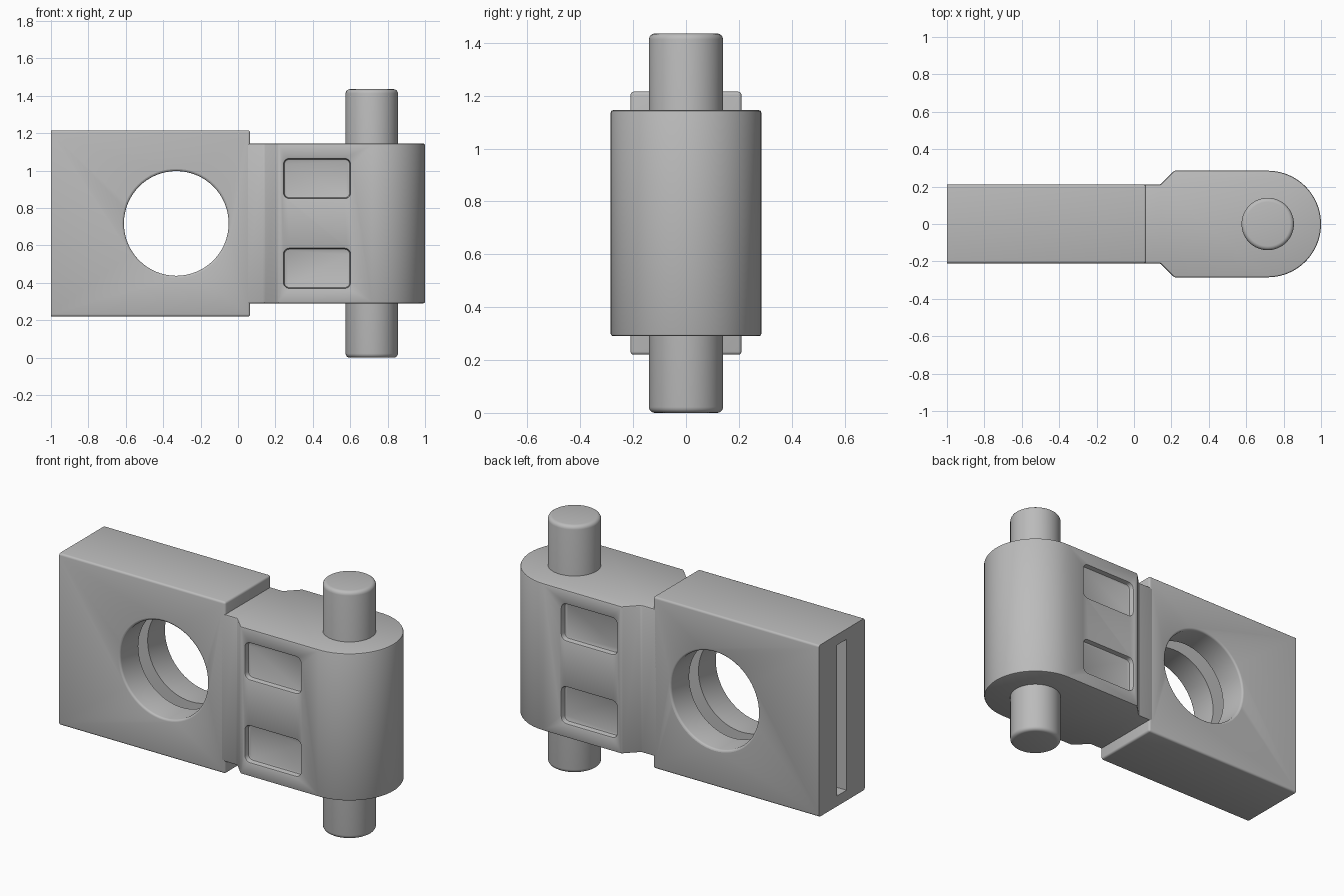
import bpy, bmesh
from math import pi, sin, cos, radians
from mathutils import Matrix, Vector

if "Cube" in bpy.data.objects:
    bpy.data.objects.remove(bpy.data.objects["Cube"], do_unlink=True)

grey = bpy.data.materials.new("plain_grey")
grey.use_nodes = True
colour = (0.5, 0.5, 0.5, 1)
grey.diffuse_color = colour
grey.node_tree.nodes["Principled BSDF"].inputs["Base Color"].default_value = colour

MID = 0.7175      # middle height
PIN_X = 0.715     # pin and knuckle axis
HALF = 0.21       # half thickness of the plate
SOFT = 0.012      # edge rounding


def make(name, bm):
    bmesh.ops.recalc_face_normals(bm, faces=bm.faces)
    mesh = bpy.data.meshes.new(name)
    bm.to_mesh(mesh)
    bm.free()
    mesh.materials.append(grey)
    ob = bpy.data.objects.new(name, mesh)
    bpy.context.collection.objects.link(ob)
    return ob


def box(lo, hi):
    bm = bmesh.new()
    lo, hi = Vector(lo), Vector(hi)
    size = Matrix.Diagonal((hi - lo).to_4d())
    bmesh.ops.create_cube(bm, size=1, matrix=Matrix.Translation((lo + hi) / 2) @ size)
    return bm


def soften(bm, edges, width, segments=3):
    bmesh.ops.bevel(bm, geom=edges, offset=width, segments=segments,
                    profile=0.5, affect='EDGES')


def lathe(profile, matrix, steps=64):
    """Revolve (radius, height) points around z, then place the result."""
    bm = bmesh.new()
    rings = [[bm.verts.new((r * cos(2 * pi * i / steps), r * sin(2 * pi * i / steps), h))
              for i in range(steps)] for r, h in profile]
    for a, b in zip(rings, rings[1:]):
        for i in range(steps):
            j = (i + 1) % steps
            bm.faces.new((a[i], a[j], b[j], b[i]))
    bm.faces.new(rings[0])
    bm.faces.new(rings[-1])
    bm.transform(matrix)
    return bm


def cut(ob, cutter):
    mod = ob.modifiers.new("cut", 'BOOLEAN')
    mod.operation = 'DIFFERENCE'
    mod.solver = 'EXACT'
    mod.object = cutter
    cutter.hide_render = True


def finish(ob):
    """Apply the modifiers, drop the cutters and smooth the curved faces."""
    cutters = [m.object for m in ob.modifiers if m.type == 'BOOLEAN']
    bpy.context.view_layer.update()
    mesh = bpy.data.meshes.new_from_object(ob.evaluated_get(bpy.context.evaluated_depsgraph_get()))
    ob.modifiers.clear()
    ob.data = mesh
    for c in cutters:
        bpy.data.objects.remove(c, do_unlink=True)
    bpy.ops.object.select_all(action='DESELECT')
    ob.select_set(True)
    bpy.context.view_layer.objects.active = ob
    bpy.ops.object.shade_smooth_by_angle(angle=radians(32))


# Plate with a round hole and an inner slot open at the end
bm = box((-1, -HALF, 0.22), (0.065, HALF, 1.215))
soften(bm, [e for e in bm.edges if max(v.co.x for v in e.verts) > -0.9], SOFT)
plate = make("plate", bm)
R = 0.28
flare = [(R + SOFT * (1 - sin(a)), HALF - SOFT * (1 - cos(a)))
         for a in (0, pi / 6, pi / 3, pi / 2)]
outer = [(R + SOFT, HALF + 0.1)] + flare
profile = outer + [(r, -h) for r, h in reversed(outer)]
place = Matrix.Translation((-0.33, 0, MID)) @ Matrix.Rotation(pi / 2, 4, 'X')
cut(plate, make("hole_cutter", lathe(profile, place)))
cut(plate, make("slot_cutter", box((-1.1, -0.043, 0.28), (0.02, 0.043, 1.155))))
finish(plate)

# Knuckle: narrow neck, sloped shoulders and a round end
W = 0.285
arc = [(PIN_X + W * cos(a), W * sin(a))
       for a in (-pi / 2 + pi * i / 40 for i in range(41))]
outline = [(0.035, -HALF), (0.14, -HALF), (0.215, -W)] + arc + \
          [(0.215, W), (0.14, HALF), (0.035, HALF)]
bm = bmesh.new()
base = bm.faces.new([bm.verts.new((x, y, 0.29)) for x, y in outline])
top = bmesh.ops.extrude_face_region(bm, geom=[base])["geom"]
bmesh.ops.translate(bm, vec=(0, 0, 0.855), verts=[v for v in top if isinstance(v, bmesh.types.BMVert)])
knuckle = make("knuckle", bm)

# Shallow rounded pockets on both sides
DEPTH = 0.03
for side in (-1, 1):
    for z in (MID - 0.24, MID + 0.24):
        y1, y2 = sorted((side * (W - DEPTH), side * (W + 0.1)))
        bm = box((0.245, y1, z - 0.105), (0.6, y2, z + 0.105))
        soften(bm, [e for e in bm.edges
                    if abs(e.verts[0].co.y - e.verts[1].co.y) > 0.01], 0.03, 5)
        cut(knuckle, make("pocket_cutter", bm))
bevel = knuckle.modifiers.new("soft_edges", 'BEVEL')
bevel.width = 0.009
bevel.segments = 2
bevel.limit_method = 'ANGLE'
bevel.angle_limit = radians(40)
finish(knuckle)

# Pin through the knuckle, with rounded rims
PR, RIM = 0.14, 0.022
rim = [(PR - RIM * (1 - sin(a)), RIM * (1 - cos(a)))
       for a in (0, pi / 8, pi / 4, 3 * pi / 8, pi / 2)]
profile = rim + [(r, 2 * MID - h) for r, h in reversed(rim)]
finish(make("pin", lathe(profile, Matrix.Translation((PIN_X, 0, 0)))))
